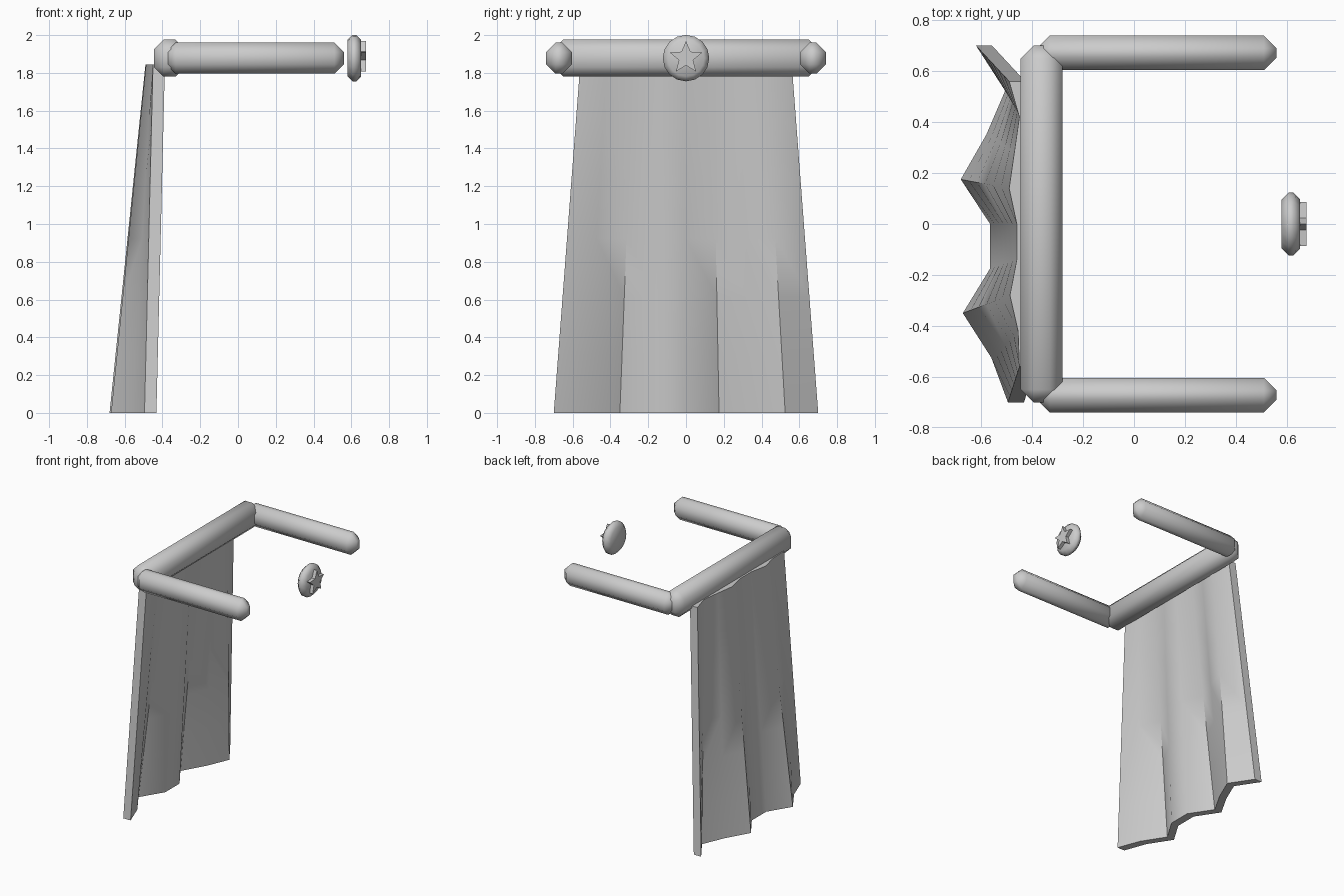
import bpy, bmesh, math

if "Cube" in bpy.data.objects:
    bpy.data.objects.remove(bpy.data.objects["Cube"])


def finish(name, bm, angle, bevel=0):
    bmesh.ops.recalc_face_normals(bm, faces=bm.faces)
    me = bpy.data.meshes.new(name)
    bm.to_mesh(me)
    bm.free()
    ob = bpy.data.objects.new(name, me)
    bpy.context.collection.objects.link(ob)
    bpy.ops.object.select_all(action='DESELECT')
    ob.select_set(True)
    bpy.context.view_layer.objects.active = ob
    if bevel:
        mod = ob.modifiers.new("bevel", 'BEVEL')
        mod.width = bevel
        mod.segments = 1
        mod.limit_method = 'ANGLE'
        mod.angle_limit = math.radians(40)
        bpy.ops.object.modifier_apply(modifier=mod.name)
    bpy.ops.object.shade_smooth_by_angle(angle=math.radians(angle))
    return ob


def bar(name, center, size):
    bm = bmesh.new()
    bmesh.ops.create_cube(bm, size=1)
    for v in bm.verts:
        v.co = [c + s * k for c, s, k in zip(center, size, v.co)]
    finish(name, bm, 60, 0.05)


def prism(name, outline, x0, x1, angle, bevel=0):
    # extrude a (y, z) outline along x
    bm = bmesh.new()
    face = bm.faces.new([bm.verts.new((x0, y, z)) for y, z in outline])
    ext = bmesh.ops.extrude_face_region(bm, geom=[face])
    for g in ext["geom"]:
        if isinstance(g, bmesh.types.BMVert):
            g.co.x = x1
    finish(name, bm, angle, bevel)


def ring(n, radii, zc):
    return [(radii[i % len(radii)] * math.sin(2 * math.pi * i / n),
             zc + radii[i % len(radii)] * math.cos(2 * math.pi * i / n)) for i in range(n)]


# Padded collar: back roll and two shoulder rolls
bar("collar_back", (-0.3625, 0, 1.878), (0.165, 1.40, 0.195))
for side, sy in (("left", 1), ("right", -1)):
    bar("shoulder_roll_" + side, (0.09, sy * 0.672, 1.878), (0.94, 0.136, 0.165))

# Clasp disc with raised star
prism("clasp_disc", ring(16, [0.123], 1.878), 0.58, 0.652, 60, 0.026)
prism("clasp_star", ring(10, [0.09, 0.04], 1.88), 0.63, 0.678, 30)

# Draped cloth: folds deepen and spread from the collar to the hem
top_x = [-0.45, -0.455, -0.487, -0.46, -0.46, -0.49, -0.47, -0.45, -0.49]
hem_x = [-0.495, -0.56, -0.672, -0.565, -0.565, -0.68, -0.58, -0.505, -0.62]
ROWS, COLS, THICK = 6, 9, 0.063
bm = bmesh.new()
grids = []
for off in (0, THICK):
    grid = []
    for r in range(ROWS + 1):
        t = r / ROWS
        half = 0.56 + 0.14 * t
        grid.append([bm.verts.new((top_x[c] + (hem_x[c] - top_x[c]) * t + off,
                                   half * (c / 4 - 1), 1.845 * (1 - t)))
                     for c in range(COLS)])
    grids.append(grid)
    for r in range(ROWS):
        for c in range(COLS - 1):
            bm.faces.new((grid[r][c], grid[r][c + 1], grid[r + 1][c + 1], grid[r + 1][c]))


def border(g):
    return (g[0] + [row[-1] for row in g[1:]] + g[-1][-2::-1]
            + [row[0] for row in g[-2:0:-1]])


a, b = border(grids[0]), border(grids[1])
for i in range(len(a)):
    j = (i + 1) % len(a)
    bm.faces.new((a[i], a[j], b[j], b[i]))
finish("cape_cloth", bm, 45)
